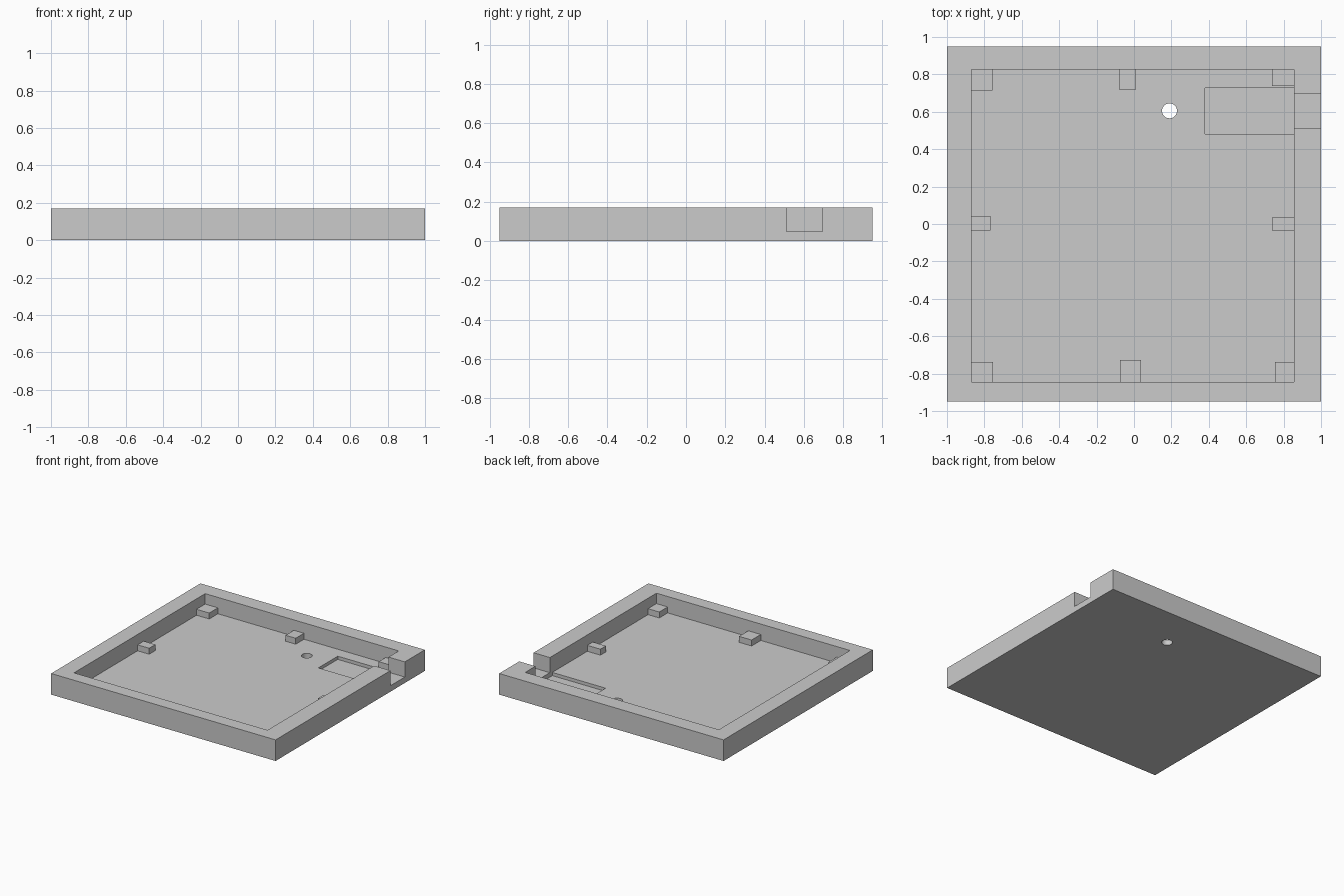
import bpy

cube = bpy.data.objects.get("Cube")
if cube:
    bpy.data.objects.remove(cube, do_unlink=True)

grey = bpy.data.materials.new("plain grey")
grey.use_nodes = True
grey.diffuse_color = (0.6, 0.6, 0.6, 1)
grey.node_tree.nodes["Principled BSDF"].inputs["Base Color"].default_value = (0.6, 0.6, 0.6, 1)

HEIGHT, FLOOR, PEG_TOP = 0.17, 0.038, 0.086
LEFT, RIGHT, FRONT, BACK = -0.87, 0.855, -0.845, 0.825   # inner walls


def box(name, x, y, z):
    """Box spanning the given (low, high) ranges."""
    bpy.ops.mesh.primitive_cube_add(size=1)
    ob = bpy.context.object
    ob.name = name
    for v in ob.data.vertices:
        v.co = [lo + (c + 0.5) * (hi - lo) for c, (lo, hi) in zip(v.co, (x, y, z))]
    ob.data.materials.append(grey)
    return ob


def cut(target, cutter):
    """Subtract the cutter from the target and discard it."""
    cutter.hide_render = True
    mod = target.modifiers.new("cut", 'BOOLEAN')
    mod.operation = 'DIFFERENCE'
    mod.solver = 'EXACT'
    mod.object = cutter
    bpy.context.view_layer.objects.active = target
    bpy.ops.object.modifier_apply(modifier=mod.name)
    bpy.data.objects.remove(cutter, do_unlink=True)


# Tray with its cavity, recess, side notch and drain hole
tray = box("tray", (-1, 1), (-0.95, 0.95), (0, HEIGHT))
cut(tray, box("cavity_cutter", (LEFT, RIGHT), (FRONT, BACK), (FLOOR, 0.3)))
cut(tray, box("recess_cutter", (0.38, RIGHT), (0.48, 0.727), (0.012, 0.1)))
cut(tray, box("notch_cutter", (0.8, 1.1), (0.512, 0.695), (0.048, 0.3)))
bpy.ops.mesh.primitive_cylinder_add(vertices=32, radius=0.04, depth=0.2,
                                    location=(0.19, 0.605, 0))
cut(tray, bpy.context.object)

# Support blocks around the inner walls
blocks = {
    "back_right_block": ((LEFT, -0.757), (0.715, BACK)),
    "back_middle_block": ((-0.08, 0.01), (0.72, BACK)),
    "back_left_block": ((0.738, RIGHT), (0.737, BACK)),
    "middle_right_block": ((LEFT, -0.767), (-0.035, 0.043)),
    "middle_left_block": ((0.738, RIGHT), (-0.035, 0.035)),
    "front_right_block": ((LEFT, -0.753), (FRONT, -0.738)),
    "front_middle_block": ((-0.075, 0.037), (FRONT, -0.728)),
    "front_left_block": ((0.755, RIGHT), (FRONT, -0.738)),
}
for name, (x, y) in blocks.items():
    box(name, x, y, (FLOOR, PEG_TOP))
